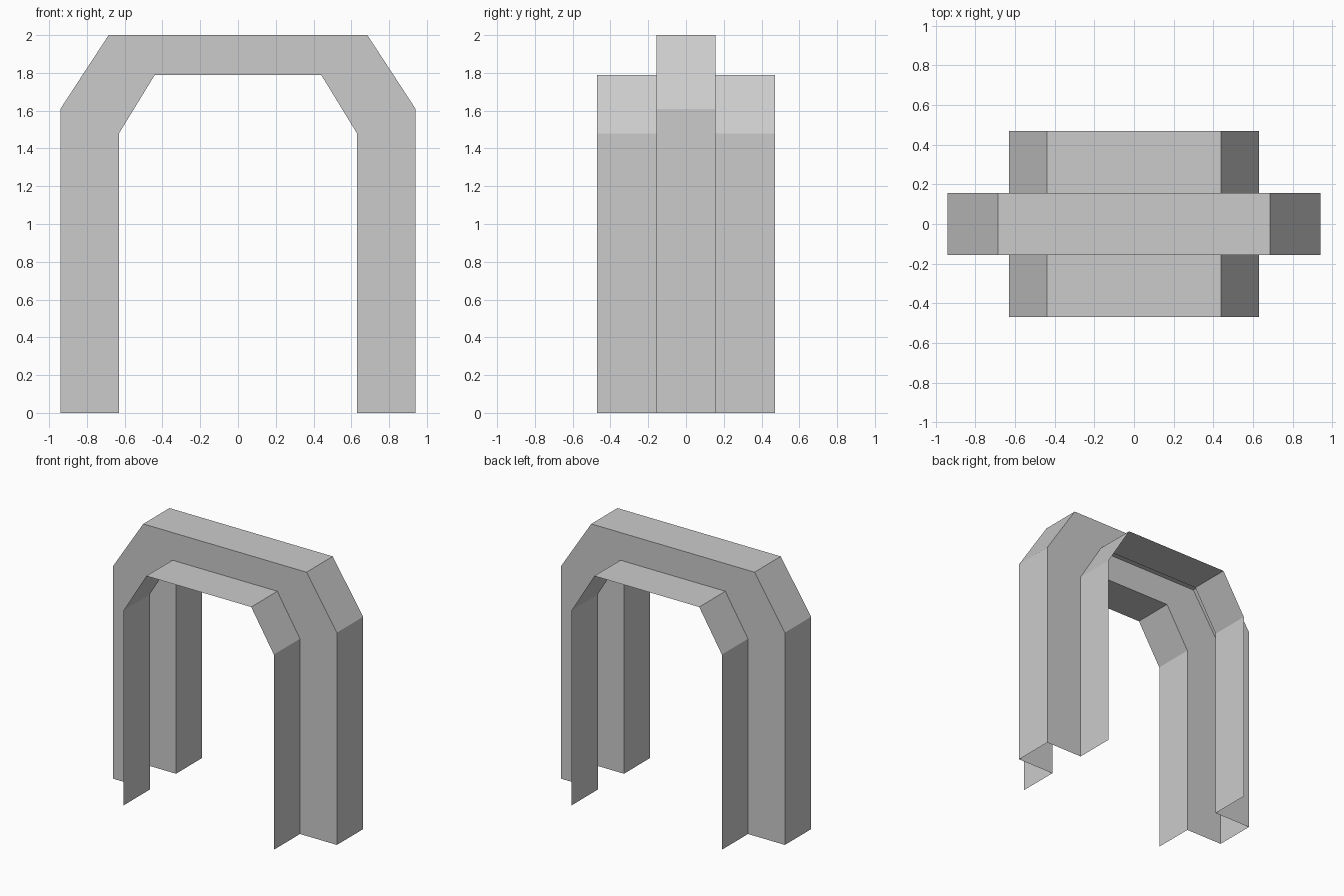
import bpy, bmesh

if "Cube" in bpy.data.objects:
    bpy.data.objects.remove(bpy.data.objects["Cube"])

# Half profiles of the arch (x, z), mirrored to full paths
def arch(half):
    return [(-x, z) for x, z in half] + [(x, z) for x, z in reversed(half)]

inner = arch([(0.63, 0), (0.63, 1.48), (0.44, 1.79)])
outer = arch([(0.94, 0), (0.94, 1.61), (0.685, 2.0)])

# Hat-shaped cross-section: flange, web, raised crown, web, flange
section = [(inner, -0.47), (inner, -0.157), (outer, -0.157),
           (outer, 0.157), (inner, 0.157), (inner, 0.47)]

# Sweep the open sheet section along the arch
bm = bmesh.new()
rows = [[bm.verts.new((x, y, z)) for x, z in path] for path, y in section]
for a, b in zip(rows, rows[1:]):
    for i in range(len(a) - 1):
        bm.faces.new((a[i], a[i + 1], b[i + 1], b[i]))
bmesh.ops.recalc_face_normals(bm, faces=bm.faces[:])

# Crown must face upward
bm.normal_update()
top = max(bm.faces, key=lambda f: f.calc_center_median().z)
if top.normal.z < 0:
    bmesh.ops.reverse_faces(bm, faces=bm.faces[:])

mesh = bpy.data.meshes.new("arch_channel")
bm.to_mesh(mesh)
bm.free()
bpy.context.collection.objects.link(bpy.data.objects.new("arch_channel", mesh))
